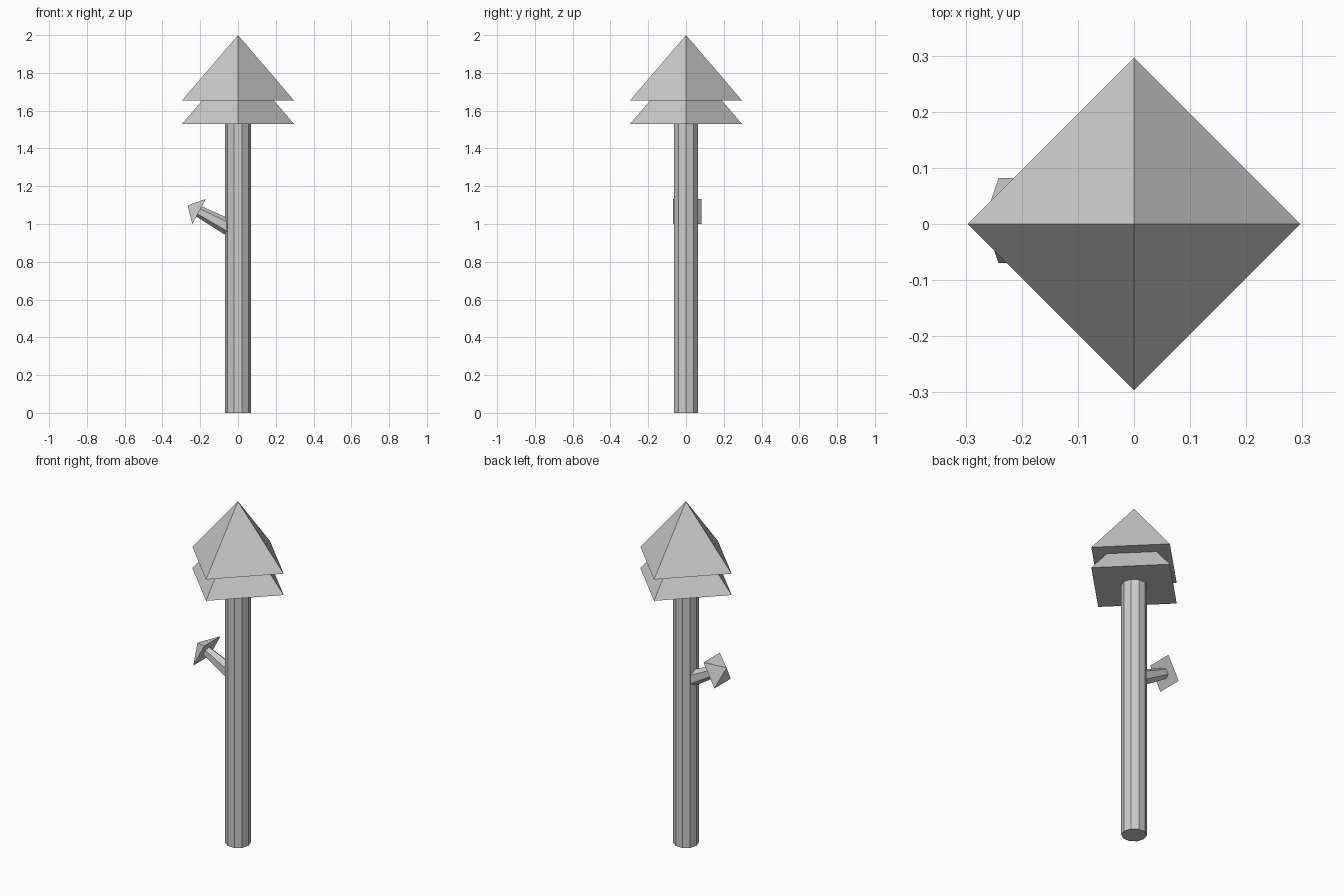
import bpy
import bmesh
import math
from mathutils import Matrix, Vector

old = bpy.data.objects.get("Cube")
if old:
    bpy.data.objects.remove(old, do_unlink=True)

grey = bpy.data.materials.new("plain grey")
grey.use_nodes = True
colour = (0.6, 0.6, 0.6, 1)
grey.diffuse_color = colour
grey.node_tree.nodes["Principled BSDF"].inputs["Base Color"].default_value = colour


def tapered(name, sides, r_base, r_top, height, matrix, turn=0.0):
    """Flat-sided prism, or pyramid when r_top is zero, rising from its base."""
    bm = bmesh.new()

    def ring(radius, z):
        angles = [turn + math.tau * i / sides for i in range(sides)]
        return [bm.verts.new((radius * math.cos(a), radius * math.sin(a), z)) for a in angles]

    base = ring(r_base, 0)
    bm.faces.new(base[::-1])
    if r_top:
        top = ring(r_top, height)
        bm.faces.new(top)
    else:
        top = [bm.verts.new((0, 0, height))] * sides
    for i in range(sides):
        j = (i + 1) % sides
        corners = [base[i], base[j], top[j]]
        if r_top:
            corners.append(top[i])
        bm.faces.new(corners)
    bm.transform(matrix)
    bmesh.ops.recalc_face_normals(bm, faces=bm.faces)
    mesh = bpy.data.meshes.new(name)
    bm.to_mesh(mesh)
    bm.free()
    mesh.materials.append(grey)
    obj = bpy.data.objects.new(name, mesh)
    bpy.context.collection.objects.link(obj)
    return obj


# Trunk
tapered("trunk", 10, 0.068, 0.068, 1.56, Matrix())

# Two stacked foliage pyramids
for name, z in (("lower_foliage", 1.53), ("upper_foliage", 1.655)):
    tapered(name, 4, 0.296, 0, 0.345, Matrix.Translation((0, 0, z)))

# Side branch leaning up towards -x, with a small foliage pyramid at its tip
tip = Vector((-0.206, 0.006, 1.066))
lean = Matrix.Rotation(math.radians(-62), 4, "Y")
axis = lean @ Vector((0, 0, 1))
length = 0.18
start = Matrix.Translation(tip - axis * length) @ lean
tapered("branch", 6, 0.044, 0.03, length + 0.01, start @ Matrix.Diagonal((1, 0.85, 1, 1)))
tapered("branch_foliage", 4, 0.107, 0, 0.069, Matrix.Translation(tip) @ lean, math.pi / 4)
